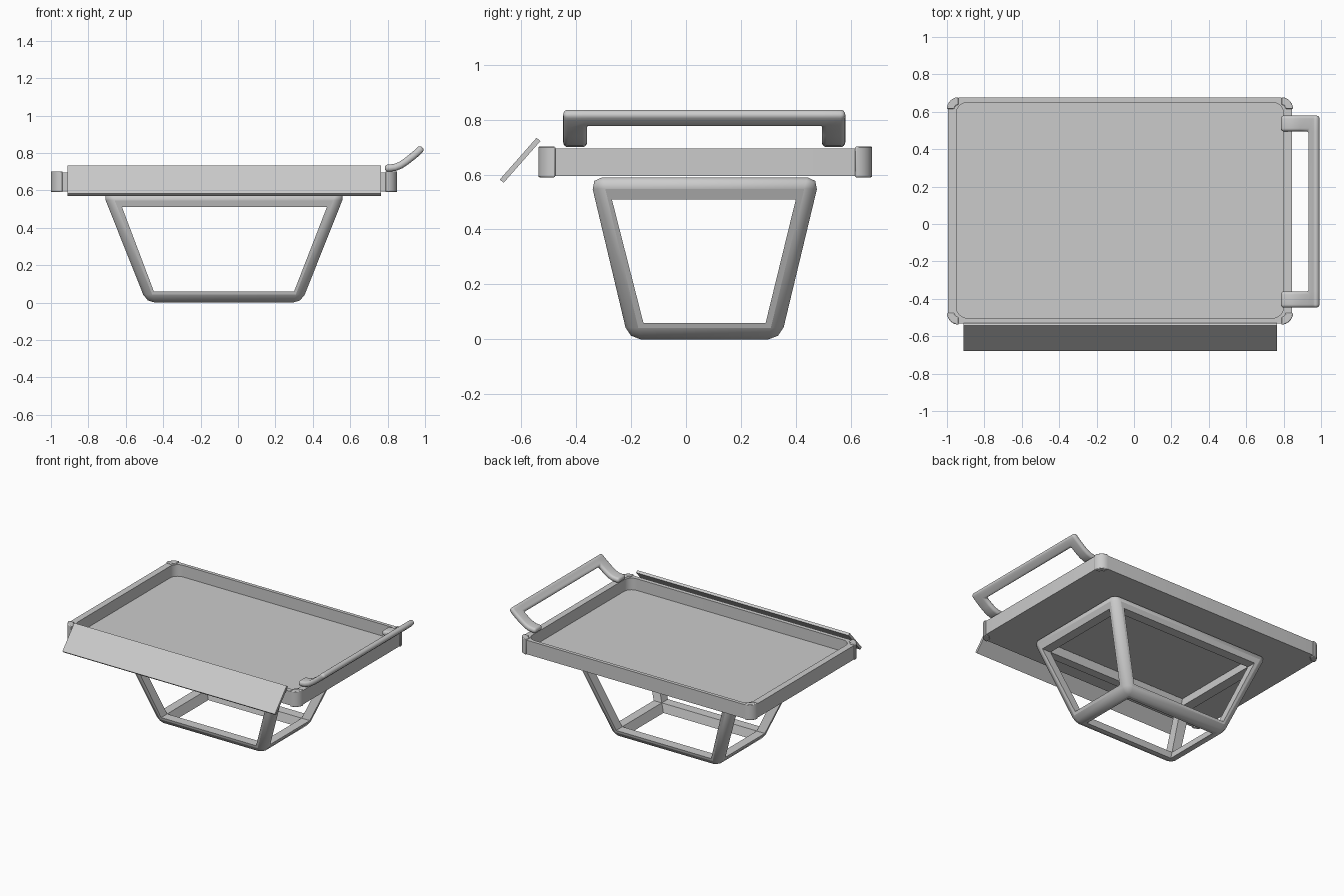
import bpy, bmesh, math
from mathutils import Vector

if "Cube" in bpy.data.objects:
    bpy.data.objects.remove(bpy.data.objects["Cube"])


def make(name, build, smooth=True):
    bm = bmesh.new()
    build(bm)
    bmesh.ops.recalc_face_normals(bm, faces=bm.faces[:])
    me = bpy.data.meshes.new(name)
    bm.to_mesh(me)
    bm.free()
    ob = bpy.data.objects.new(name, me)
    bpy.context.collection.objects.link(ob)
    return ob


def shade(ob, angle=35):
    bpy.ops.object.select_all(action='DESELECT')
    ob.select_set(True)
    bpy.context.view_layer.objects.active = ob
    bpy.ops.object.shade_smooth_by_angle(angle=math.radians(angle))


def loft(bm, rings):
    """Join equal-length rings of points and cap both ends."""
    vs = [[bm.verts.new(p) for p in r] for r in rings]
    for a, b in zip(vs, vs[1:]):
        for i in range(len(a)):
            j = (i + 1) % len(a)
            bm.faces.new((a[i], a[j], b[j], b[i]))
    bm.faces.new(vs[0])
    bm.faces.new(vs[-1])


def rect(x0, x1, y0, y1, z):
    return [(x0, y0, z), (x1, y0, z), (x1, y1, z), (x0, y1, z)]


def round_rect(x0, x1, y0, y1, r, z, n=8):
    pts = []
    for cx, cy, a in ((x1 - r, y1 - r, 0), (x0 + r, y1 - r, 90),
                      (x0 + r, y0 + r, 180), (x1 - r, y0 + r, 270)):
        for i in range(n + 1):
            t = math.radians(a + 90 * i / n)
            pts.append((cx + r * math.cos(t), cy + r * math.sin(t), z))
    return pts


# Tray: outer wall, flat rim, inner wall and floor
OUT = (-0.995, 0.845, -0.532, 0.675, 0.06)
INN = (-0.95, 0.80, -0.503, 0.65, 0.06)
shade(make("tray", lambda bm: loft(bm, [
    round_rect(*OUT, 0.595), round_rect(*OUT, 0.695),
    round_rect(*INN, 0.695), round_rect(*INN, 0.612)])))


# Corner caps: rounded sleeves over the four tray corners
def corner_cap(bm, cx, cy, start):
    ring = []
    for r, order in ((0.062, range(9)), (0.022, range(8, -1, -1))):
        for i in order:
            t = math.radians(start + 90 * i / 8)
            ring.append((cx + r * math.cos(t), cy + r * math.sin(t)))
    loft(bm, [[(x, y, z) for x, y in ring] for z in (0.59, 0.702)])


for k, (cx, cy) in enumerate(((0.788, 0.616), (-0.938, 0.616),
                              (-0.938, -0.476), (0.788, -0.476))):
    cap = make(f"corner_cap_{k + 1}", lambda bm: corner_cap(bm, cx, cy, 90 * k))
    bev = cap.modifiers.new("bevel", 'BEVEL')
    bev.width, bev.segments = 0.005, 2
    bev.limit_method, bev.angle_limit = 'ANGLE', math.radians(50)
    shade(cap)


# Tilted front flap
def flap(bm):
    prof = [(-0.678, 0.582), (-0.664, 0.57), (-0.53, 0.722), (-0.544, 0.734)]
    loft(bm, [[(x, y, z) for y, z in prof] for x in (-0.912, 0.765)])


make("front_flap", flap)


# Side handle: U-shaped plan that curves upward, thickened and rounded
def handle(bm):
    path = [(0.785, 0.72), (0.81, 0.719), (0.84, 0.723), (0.868, 0.734), (0.9, 0.755),
            (0.937, 0.784), (0.965, 0.808), (0.985, 0.83)]
    ys = (-0.447, -0.36, 0.495, 0.58)
    v = [[bm.verts.new((x, y, z)) for y in ys] for x, z in path]
    for i in range(len(path) - 1):
        for j in (0, 1, 2):
            if j != 1 or i >= 5:
                bm.faces.new((v[i][j], v[i][j + 1], v[i + 1][j + 1], v[i + 1][j]))


grip = make("side_handle", handle)
sol = grip.modifiers.new("thickness", 'SOLIDIFY')
sol.thickness, sol.offset = 0.038, 0
bev = grip.modifiers.new("rounding", 'BEVEL')
bev.width, bev.segments = 0.017, 4
bev.limit_method, bev.angle_limit = 'ANGLE', math.radians(50)
shade(grip, 40)

# Stand: tapered block with chamfered edges, hollowed along all three axes
stand = make("stand_frame", lambda bm: loft(bm, [
    rect(-0.49, 0.34, -0.21, 0.345, 0), rect(-0.725, 0.575, -0.35, 0.487, 0.59)]))
bev = stand.modifiers.new("chamfer", 'BEVEL')
bev.width, bev.segments = 0.045, 2

FRONT = [(-0.45, 0.06), (0.30, 0.06), (0.475, 0.51), (-0.62, 0.51)]
SIDE = [(-0.155, 0.06), (0.29, 0.06), (0.40, 0.51), (-0.27, 0.51)]
cutters = [
    make("cutter_front", lambda bm: loft(bm, [[(x, y, z) for x, z in FRONT] for y in (-1, 1)])),
    make("cutter_side", lambda bm: loft(bm, [[(x, y, z) for y, z in SIDE] for x in (-1, 1)])),
    make("cutter_down", lambda bm: loft(bm, [
        rect(-0.416, 0.265, -0.133, 0.268, -0.03),
        rect(-0.658, 0.514, -0.295, 0.424, 0.61)])),
]
for c in cutters:
    b = stand.modifiers.new(c.name, 'BOOLEAN')
    b.object, b.operation, b.solver = c, 'DIFFERENCE', 'EXACT'
    c.hide_render = True
    c.hide_set(True)
shade(stand, 30)
